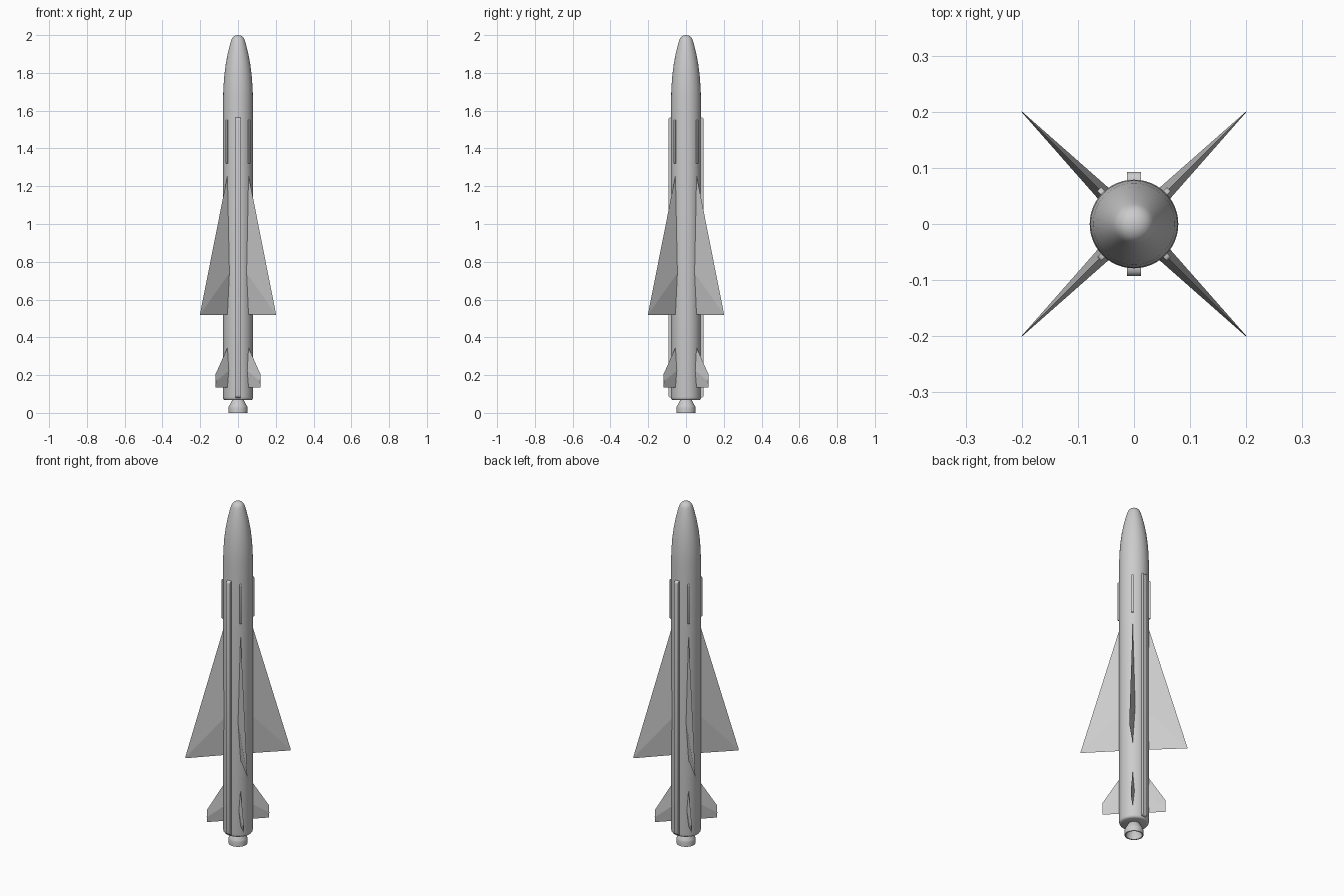
import bpy, bmesh, math
from mathutils import Matrix

if "Cube" in bpy.data.objects:
    bpy.data.objects.remove(bpy.data.objects["Cube"])


def finish(name, bm, smooth=True):
    bmesh.ops.recalc_face_normals(bm, faces=bm.faces)
    me = bpy.data.meshes.new(name)
    bm.to_mesh(me)
    bm.free()
    ob = bpy.data.objects.new(name, me)
    bpy.context.collection.objects.link(ob)
    if smooth:
        bpy.ops.object.select_all(action='DESELECT')
        ob.select_set(True)
        bpy.context.view_layer.objects.active = ob
        bpy.ops.object.shade_smooth_by_angle(angle=math.radians(35))
    return ob


def lathe(name, profile, n=48):
    bm = bmesh.new()
    vs = [bm.verts.new((r, 0, z)) for r, z in profile]
    es = [bm.edges.new(p) for p in zip(vs, vs[1:])]
    bmesh.ops.spin(bm, geom=vs + es, axis=(0, 0, 1), cent=(0, 0, 0),
                   angle=2 * math.pi, steps=n)
    bmesh.ops.remove_doubles(bm, verts=bm.verts, dist=1e-5)
    return finish(name, bm)


def fin(name, angle, r0, r1, root, tip, t0, t1):
    # diamond section: root and tip are (trailing z, thickest z, leading z)
    bm = bmesh.new()
    rings = []
    for r, (a, m, b), t in ((r0, root, t0), (r1, tip, t1)):
        rings.append([bm.verts.new(p) for p in
                      ((r, 0, a), (r, t / 2, m), (r, 0, b), (r, -t / 2, m))])
    for i in range(4):
        j = (i + 1) % 4
        bm.faces.new((rings[0][i], rings[0][j], rings[1][j], rings[1][i]))
    bm.faces.new(rings[0])
    bm.faces.new(rings[1])
    bm.transform(Matrix.Rotation(angle, 4, 'Z'))
    return finish(name, bm, False)


def rail(name, angle, r0, r1, width, z0, z1, end):
    # side profile with rounded ends, extruded across its width
    side = [(r0, z0)]
    for z, s in ((z0, 1), (z1, -1)):
        arc = [(r1 - end + end * math.sin(a), z + s * end * (1 - math.cos(a)))
               for a in (0, math.pi / 6, math.pi / 3, math.pi / 2)]
        side += arc if s > 0 else arc[::-1]
    side.append((r0, z1))
    bm = bmesh.new()
    f = bm.faces.new([bm.verts.new((r, -width / 2, z)) for r, z in side])
    ext = bmesh.ops.extrude_face_region(bm, geom=[f])
    bmesh.ops.translate(bm, vec=(0, width, 0),
                        verts=[v for v in ext['geom'] if isinstance(v, bmesh.types.BMVert)])
    bm.transform(Matrix.Rotation(angle, 4, 'Z'))
    return finish(name, bm)


# body tube with ogive nose and rounded base
lathe("body", [(0, 0.067), (0.068, 0.067), (0.074, 0.07), (0.078, 0.076), (0.079, 0.084),
               (0.079, 1.66), (0.0775, 1.72), (0.073, 1.78), (0.066, 1.84),
               (0.055, 1.90), (0.044, 1.945), (0.036, 1.972), (0.031, 1.984),
               (0.023, 1.993), (0.012, 1.9985), (0, 2.0)])

# hollow nozzle
lathe("nozzle", [(0.025, 0.075), (0.03, 0.068), (0.034, 0.06), (0.049, 0.033), (0.05, 0.028),
                 (0.05, 0), (0.044, 0), (0.043, 0.026), (0.025, 0.06), (0, 0.06)])

# cable ducts on front and back
for k, label in ((-1, "front"), (1, "back")):
    rail("cable_duct_" + label, k * math.pi / 2, 0.06, 0.093, 0.025, 0.08, 1.565, 0.014)

# diagonal sets: wings, tail fins and forward strakes
for i in range(4):
    a = math.pi / 4 + i * math.pi / 2
    fin(f"wing_{i}", a, 0.07, 0.284, (0.52, 0.75, 1.29), (0.518, 0.521, 0.525), 0.028, 0.001)
    fin(f"tail_fin_{i}", a, 0.07, 0.168, (0.135, 0.23, 0.36), (0.135, 0.165, 0.205), 0.02, 0.004)
    rail(f"strake_{i}", a, 0.06, 0.088, 0.01, 1.32, 1.55, 0.006)
